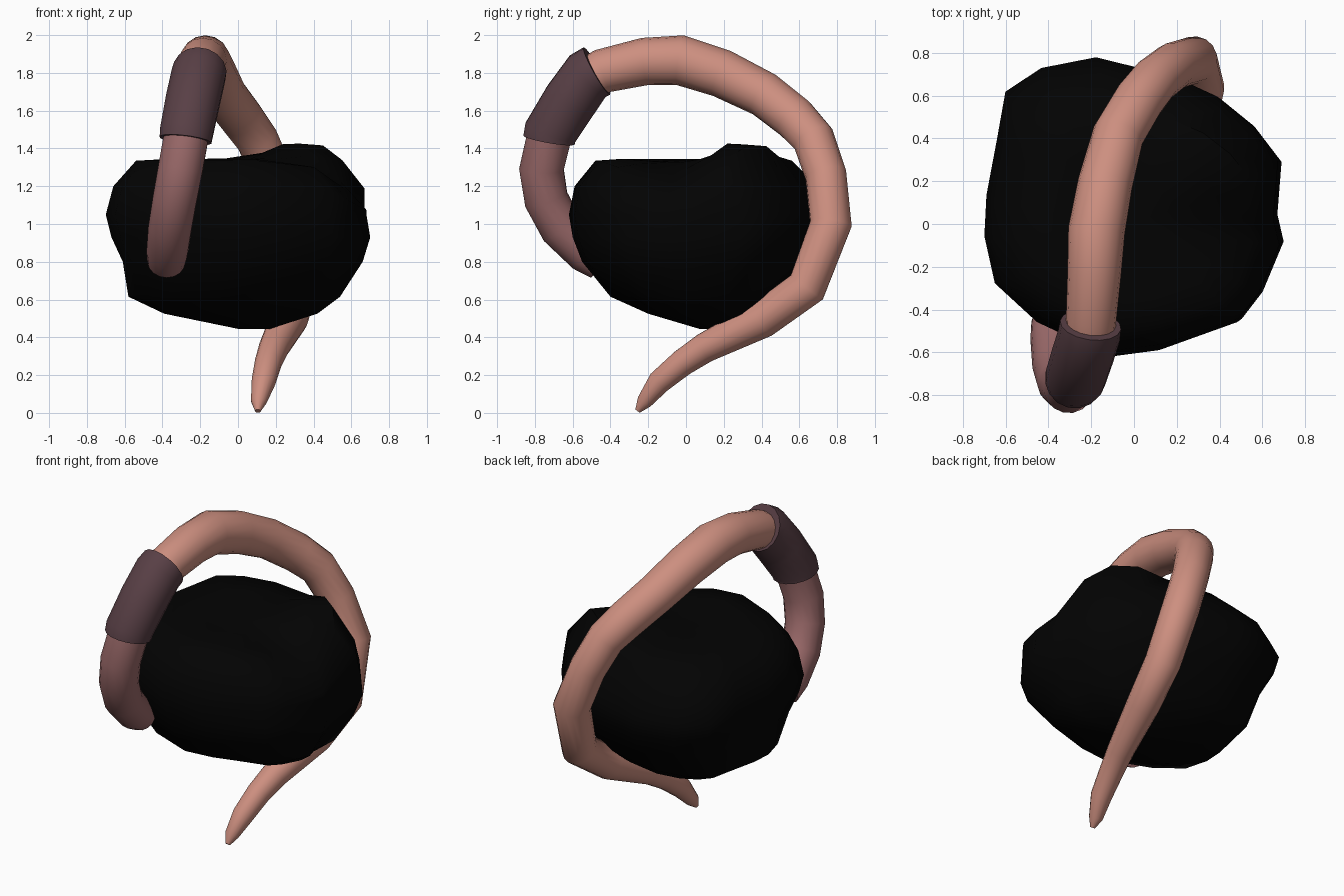
import bpy, bmesh, math
from mathutils import Vector

if "Cube" in bpy.data.objects:
    bpy.data.objects.remove(bpy.data.objects["Cube"])


def material(name, rgb):
    m = bpy.data.materials.new(name)
    m.diffuse_color = (*rgb, 1)
    m.use_nodes = True
    m.node_tree.nodes["Principled BSDF"].inputs["Base Color"].default_value = m.diffuse_color
    return m


PINK = material("pink skin", (0.61, 0.275, 0.215))
MAUVE = material("mauve skin", (0.32, 0.14, 0.14))
BAND = material("dark plum band", (0.098, 0.05, 0.06))
BLACK = material("black stone", (0.0008, 0.0008, 0.0008))


def smooth(ob, angle):
    bpy.ops.object.select_all(action='DESELECT')
    ob.select_set(True)
    bpy.context.view_layer.objects.active = ob
    bpy.ops.object.shade_smooth_by_angle(angle=math.radians(angle))


def tube(name, pts, mat):
    """Round tube along points given as (x, y, z, radius)."""
    cu = bpy.data.curves.new(name + "_path", 'CURVE')
    cu.dimensions = '3D'
    cu.bevel_depth = 1
    cu.bevel_resolution = 6
    cu.use_fill_caps = True
    sp = cu.splines.new('POLY')
    sp.points.add(len(pts) - 1)
    for p, (x, y, z, r) in zip(sp.points, pts):
        p.co = (x, y, z, 1)
        p.radius = r
    tmp = bpy.data.objects.new(name + "_path", cu)
    bpy.context.collection.objects.link(tmp)
    dg = bpy.context.evaluated_depsgraph_get()
    me = bpy.data.meshes.new_from_object(tmp.evaluated_get(dg))
    bpy.data.objects.remove(tmp)
    me.materials.clear()
    me.materials.append(mat)
    ob = bpy.data.objects.new(name, me)
    bpy.context.collection.objects.link(ob)
    smooth(ob, 50)
    return ob


# worm: head half, raised band, long tapering tail
tube("worm_head", [
    (-0.38, -0.45, 0.8, 0.1), (-0.375, -0.53, 0.85, 0.11), (-0.36, -0.66, 0.98, 0.116),
    (-0.335, -0.74, 1.13, 0.118), (-0.305, -0.765, 1.29, 0.12), (-0.275, -0.725, 1.46, 0.12)], MAUVE)
tube("worm_band", [
    (-0.278, -0.725, 1.445, 0.14), (-0.273, -0.718, 1.485, 0.143), (-0.24, -0.615, 1.65, 0.146),
    (-0.21, -0.52, 1.783, 0.146), (-0.203, -0.472, 1.81, 0.144)], BAND)
tube("worm_tail", [
    (-0.205, -0.52, 1.765, 0.115), (-0.2, -0.44, 1.81, 0.118), (-0.185, -0.22, 1.86, 0.126),
    (-0.175, -0.03, 1.867, 0.133), (-0.135, 0.19, 1.797, 0.128), (-0.075, 0.415, 1.685, 0.121),
    (0.02, 0.575, 1.56, 0.118), (0.1, 0.675, 1.45, 0.113), (0.185, 0.74, 1.26, 0.11),
    (0.28, 0.767, 1.0, 0.112), (0.315, 0.64, 0.665, 0.108), (0.27, 0.405, 0.495, 0.1),
    (0.19, 0.1, 0.345, 0.08), (0.16, -0.02, 0.265, 0.072), (0.135, -0.14, 0.165, 0.064),
    (0.11, -0.22, 0.06, 0.042), (0.105, -0.256, 0.01, 0.015)], PINK)

# stone: lumpy outline stacked at several heights
OUTLINE = [(0.7, -0.08), (0.67, 0.05), (0.69, 0.3), (0.56, 0.47), (0.4, 0.6), (0.2, 0.69),
           (-0.17, 0.78), (-0.43, 0.73), (-0.6, 0.62), (-0.64, 0.4), (-0.69, 0.14), (-0.7, -0.05),
           (-0.65, -0.27), (-0.45, -0.45), (-0.1, -0.61), (0.13, -0.58), (0.5, -0.45), (0.6, -0.32)]
# height, x min, x max, y min, y max
LEVELS = [(0.445, 0.0, 0.17, 0.07, 0.24), (0.525, -0.39, 0.42, -0.2, 0.42), (0.615, -0.58, 0.54, -0.4, 0.55),
          (0.8, -0.61, 0.66, -0.55, 0.68), (0.93, -0.67, 0.7, -0.6, 0.76), (1.05, -0.7, 0.68, -0.62, 0.78),
          (1.2, -0.66, 0.68, -0.59, 0.7), (1.335, -0.54, 0.56, -0.48, 0.56),
          (1.345, -0.36, 0.4, -0.34, 0.38), (1.335, -0.18, 0.2, -0.18, 0.2)]


def hump(x, y, cx, cy, width):
    return math.exp(-((x - cx) ** 2 + (y - cy) ** 2) / width)


bm = bmesh.new()
rings = []
for z, x0, x1, y0, y1 in LEVELS:
    ring = []
    for px, py in OUTLINE:
        x = x0 + (px + 0.7) / 1.4 * (x1 - x0)
        y = y0 + (py + 0.61) / 1.39 * (y1 - y0)
        dz = 0
        if z > 1.3:  # knob at the back right
            dz += 0.11 * hump(x, y, 0.35, 0.31, 0.04)
        if z > 1.1:  # hollow at the right side
            dz -= 0.15 * hump(x, y, 0.58, -0.12, 0.06)
        ring.append(bm.verts.new((x, y, z + dz)))
    rings.append(ring)
n = len(OUTLINE)
for a, b in zip(rings, rings[1:]):
    for i in range(n):
        bm.faces.new((a[i], a[(i + 1) % n], b[(i + 1) % n], b[i]))
for ring in (rings[0], rings[-1]):
    mid = bm.verts.new(sum((v.co for v in ring), Vector()) / n)
    for i in range(n):
        bm.faces.new((ring[i], ring[(i + 1) % n], mid))
bmesh.ops.recalc_face_normals(bm, faces=bm.faces)
me = bpy.data.meshes.new("stone")
bm.to_mesh(me)
bm.free()
me.materials.append(BLACK)
stone = bpy.data.objects.new("stone", me)
bpy.context.collection.objects.link(stone)
smooth(stone, 50)
